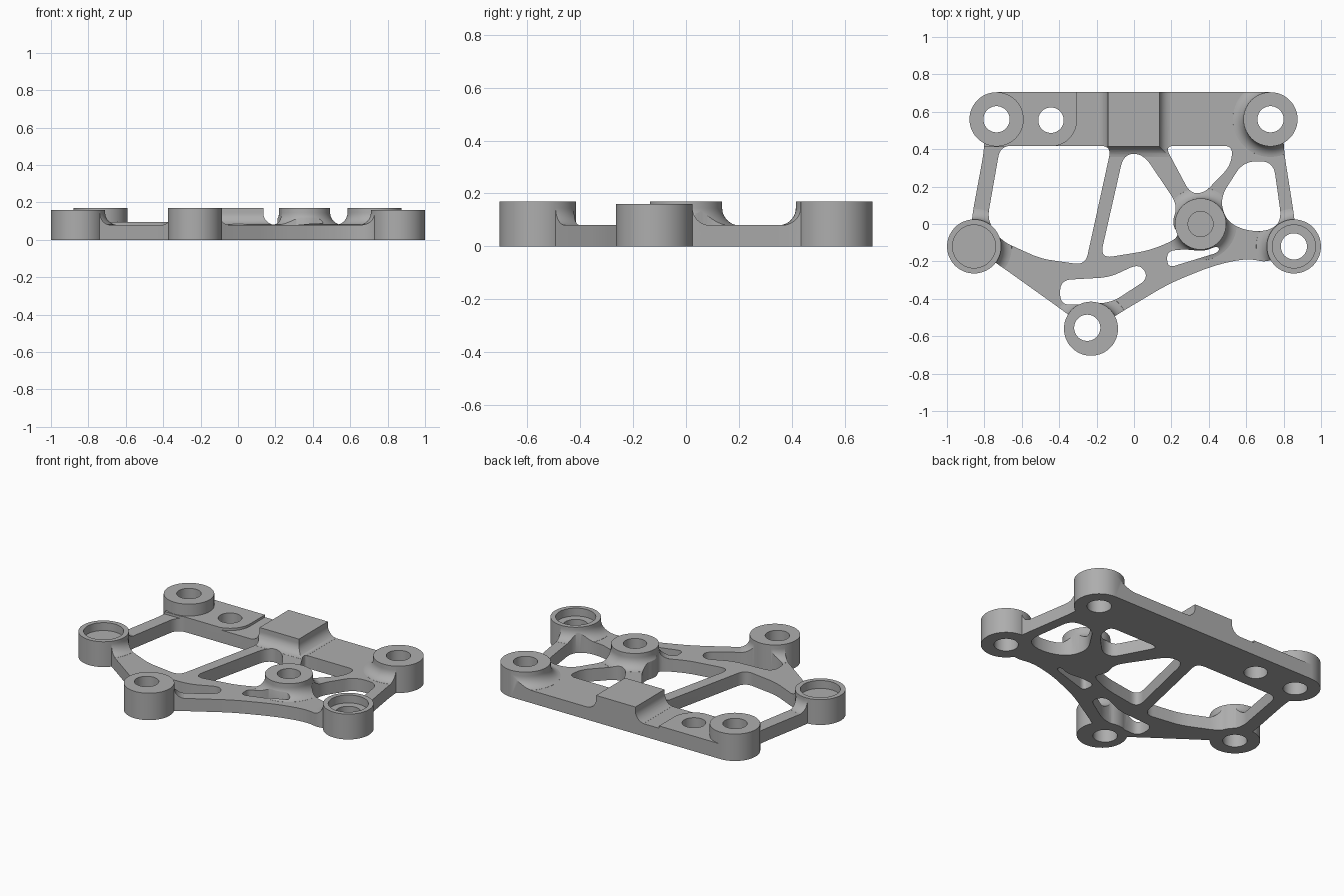
import bpy, bmesh, math
from mathutils import Vector

PLATE, TALL, FILLET, BOSS = 0.08, 0.17, 0.065, 0.145

cube = bpy.data.objects.get("Cube")
if cube:
    bpy.data.objects.remove(cube, do_unlink=True)

grey = bpy.data.materials.new("cast grey")
grey.use_nodes = True
colour = (0.42, 0.42, 0.42, 1)
grey.diffuse_color = colour
grey.node_tree.nodes["Principled BSDF"].inputs["Base Color"].default_value = colour


def loft(name, rings):
    """Closed solid through a stack of counter-clockwise rings."""
    bm = bmesh.new()
    loops = [[bm.verts.new(p) for p in ring] for ring in rings]
    bm.faces.new(loops[0][::-1])
    bm.faces.new(loops[-1])
    count = len(loops[0])
    for low, high in zip(loops, loops[1:]):
        for i in range(count):
            j = (i + 1) % count
            bm.faces.new((low[i], low[j], high[j], high[i]))
    bmesh.ops.recalc_face_normals(bm, faces=bm.faces)
    mesh = bpy.data.meshes.new(name)
    bm.to_mesh(mesh)
    bm.free()
    mesh.materials.append(grey)
    obj = bpy.data.objects.new(name, mesh)
    bpy.context.scene.collection.objects.link(obj)
    return obj


def prism(name, outline, bottom, top):
    return loft(name, [[(x, y, z) for x, y in outline] for z in (bottom, top)])


def circle(centre, radius, steps=64):
    angles = [math.tau * (i + 0.5) / steps for i in range(steps)]
    return [(centre[0] + radius * math.cos(a), centre[1] + radius * math.sin(a)) for a in angles]


def box(x0, x1, y0, y1, grow=0):
    return [(x0 - grow, y0 - grow), (x1 + grow, y0 - grow),
            (x1 + grow, y1 + grow), (x0 - grow, y1 + grow)]


def rounded(points, radius, steps=8):
    """Polygon with every corner replaced by a smooth bend."""
    pts = [Vector(p) for p in points]
    result = []
    for i, corner in enumerate(pts):
        ends = []
        for other in (pts[i - 1], pts[(i + 1) % len(pts)]):
            edge = other - corner
            ends.append(corner + edge.normalized() * min(radius, edge.length * 0.49))
        for k in range(steps + 1):
            t = k / steps
            p = ends[0] * (1 - t) ** 2 + corner * 2 * t * (1 - t) + ends[1] * t * t
            result.append((p.x, p.y))
    return result


def flared(name, ring_at, top):
    """Upright solid whose foot sweeps out into the plate with a concave fillet."""
    levels = [(FILLET, PLATE / 2)]
    for k in range(1, 13):
        t = math.pi / 2 * k / 12
        levels.append((FILLET * (1 - math.sin(t)), PLATE + FILLET * (1 - math.cos(t))))
    levels.append((0, top))
    return loft(name, [[(x, y, z) for x, y in ring_at(d)] for d, z in levels])


def combine(target, tool, operation):
    mod = target.modifiers.new(operation.lower(), "BOOLEAN")
    mod.operation, mod.solver, mod.object = operation, "EXACT", tool
    bpy.context.view_layer.update()
    result = target.evaluated_get(bpy.context.evaluated_depsgraph_get())
    mesh = bpy.data.meshes.new_from_object(result)
    target.modifiers.clear()
    target.data = mesh
    bpy.data.objects.remove(tool, do_unlink=True)


# Boss layout: centre, radius, height
back_right, back_left = (-0.735, 0.56), (0.73, 0.56)
side_right, side_left = (-0.855, -0.12), (0.855, -0.12)
front, middle = (-0.23, -0.56), (0.356, 0)
bosses = [(back_left, BOSS, TALL), (front, BOSS, TALL), (middle, 0.137, TALL),
          (side_right, BOSS, 0.16), (side_left, BOSS, 0.16)]

# Plan of the frame
outline = [(-0.735, 0.705), (-0.8, 0.5), (-0.8, 0.4), (-0.87, 0.02), (-0.87, -0.12),
           (-0.72, -0.22), (-0.37, -0.47), (-0.23, -0.58), (-0.1, -0.49), (0.19, -0.317),
           (0.43, -0.22), (0.61, -0.182), (0.72, -0.21), (0.87, -0.12), (0.86, 0.02),
           (0.8, 0.4), (0.8, 0.5), (0.73, 0.705)]
body = prism("bracket_body", rounded(outline[1:-1], 0.09), 0, 0.3)
combine(body, prism("back_beam", box(-0.735, 0.73, 0.418, 0.705), 0, 0.3), "UNION")

# Lightening windows
windows = [
    ([(-0.715, 0.418), (-0.785, 0.02), (-0.71, -0.09), (-0.5, -0.185), (-0.26, -0.22),
      (-0.12, 0.418)], 0.06),
    ([(-0.055, 0.375), (-0.182, -0.185), (0.09, -0.14), (0.25, -0.07), (0.2, 0),
      (0.235, 0.1), (0.05, 0.375)], 0.07),
    ([(0.165, 0.418), (0.3, 0.165), (0.375, 0.165), (0.515, 0.31), (0.53, 0.418)], 0.05),
    ([(0.585, 0.335), (0.46, 0.14), (0.49, 0.02), (0.59, -0.035), (0.715, -0.04),
      (0.79, 0.015), (0.745, 0.335)], 0.07),
    ([(-0.395, -0.3), (-0.395, -0.435), (-0.12, -0.42), (0.08, -0.29), (0.03, -0.21),
      (-0.13, -0.285)], 0.06),
    ([(0.175, -0.145), (0.18, -0.235), (0.457, -0.15), (0.45, -0.115), (0.377, -0.146),
      (0.27, -0.135)], 0.04),
]
for points, radius in windows:
    combine(body, prism("window_cutter", rounded(points, radius), -0.1, 0.4), "DIFFERENCE")
for centre, radius, height in bosses + [(back_right, BOSS, TALL)]:
    combine(body, prism("boss_footprint", circle(centre, radius - 0.0005), 0, 0.3), "UNION")

# Height of the casting: flat plate, pad, raised block and flared bosses
stock = prism("stock", box(-1.2, 1.2, -1, 1), -0.1, PLATE)
pad = box(-1, -0.45, 0.418, 0.8) + []
pad = [(-0.95, 0.41), (-0.445, 0.415)]
pad += [(-0.445 + 0.14 * math.sin(a), 0.555 - 0.14 * math.cos(a))
        for a in (math.pi / 2 * k / 12 for k in range(1, 13))]
pad += [(-0.305, 0.8), (-0.95, 0.8)]
combine(stock, prism("pad", pad, 0.03, 0.095), "UNION")
combine(stock, prism("back_right_boss", circle(back_right, BOSS), 0.02, TALL), "UNION")
combine(stock, flared("block", lambda d: box(-0.14, 0.135, 0.415, 0.8, d), TALL), "UNION")
for centre, radius, height in bosses:
    combine(stock, flared("boss", lambda d: circle(centre, radius + d), height), "UNION")
combine(body, stock, "INTERSECT")

# Bolt holes, counterbores and the blind hole
holes = [(back_right, 0.07, -0.1), (back_left, 0.07, -0.1), ((-0.444, 0.555), 0.068, -0.1),
         ((-0.25, -0.555), 0.07, -0.1), (middle, 0.067, 0.05)]
for side in (side_right, side_left):
    holes += [(side, 0.07, -0.1), (side, 0.115, 0.11)]
for centre, radius, bottom in holes:
    combine(body, prism("hole_cutter", circle(centre, radius), bottom, 0.4), "DIFFERENCE")

# Smooth curved walls, keep crisp edges
bpy.ops.object.select_all(action="DESELECT")
body.select_set(True)
bpy.context.view_layer.objects.active = body
bpy.ops.object.shade_smooth_by_angle(angle=math.radians(30))
